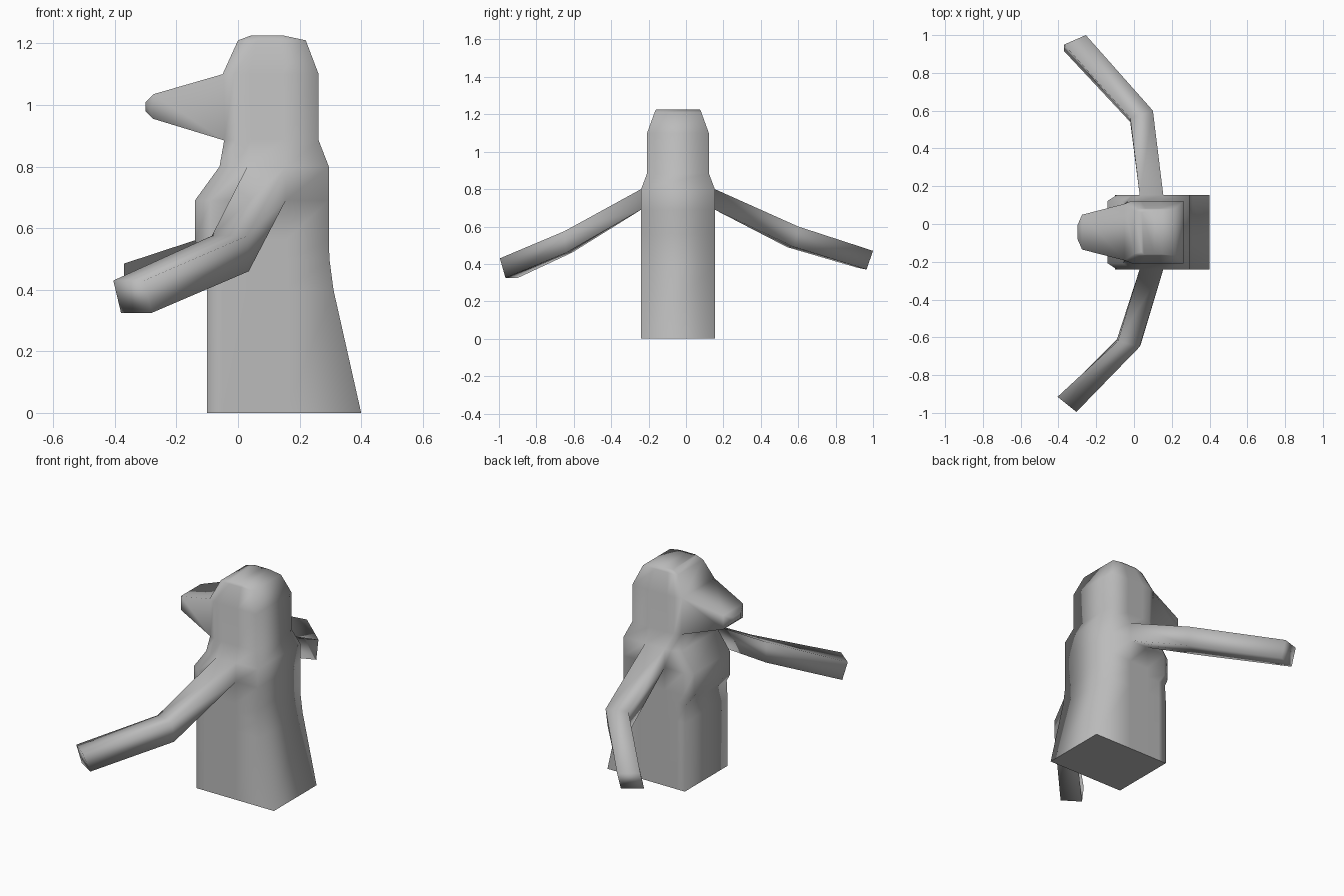
import bpy
import bmesh
from mathutils import Vector

old = bpy.data.objects.get("Cube")
if old:
    bpy.data.objects.remove(old)

MID = -0.043   # plane of symmetry of the torso and head

grey = bpy.data.materials.new("plain_grey")
grey.use_nodes = True
grey.diffuse_color = (0.5, 0.5, 0.5, 1)
grey.node_tree.nodes["Principled BSDF"].inputs["Base Color"].default_value = (0.5, 0.5, 0.5, 1)

bm = bmesh.new()


def ring(z, front, back, front_half, half):
    """Ten-sided torso section with columns where the arms attach."""
    depth = back - front
    if z < 0.85:
        cols = [front + 0.05, 0.03, 0.155, back]
    else:
        cols = [front + depth * t for t in (0.12, 0.28, 0.62, 1.0)]
    side = [(front, front_half)] + [(x, half) for x in cols]
    pts = [(x, MID - w) for x, w in side] + [(x, MID + w) for x, w in reversed(side)]
    return [bm.verts.new((x, y, z)) for x, y in pts]


def bridge(a, b):
    n = len(a)
    return [bm.faces.new((a[i], a[(i + 1) % n], b[(i + 1) % n], b[i])) for i in range(n)]


# Torso and head: z, front x, back x, front half width, half width
sections = [
    (0.00, -0.10, 0.40, 0.197, 0.197),
    (0.40, -0.10, 0.31, 0.197, 0.197),
    (0.50, -0.10, 0.297, 0.190, 0.197),
    (0.56, -0.14, 0.295, 0.165, 0.197),
    (0.69, -0.14, 0.295, 0.165, 0.197),
    (0.80, -0.06, 0.295, 0.165, 0.197),
    (0.885, -0.045, 0.262, 0.150, 0.165),
    (1.10, -0.05, 0.262, 0.150, 0.165),
    (1.21, 0.00, 0.22, 0.115, 0.125),
    (1.225, 0.04, 0.15, 0.105, 0.118),
]
rings = [ring(*s) for s in sections]
bands = [bridge(a, b) for a, b in zip(rings, rings[1:])]
base = bm.faces.new(rings[0][::-1])
bm.faces.new(rings[-1])


def grow(face, axis, stages):
    """Continue a face outwards; each stage lists low/near, low/far, high/near, high/far corners."""
    loop = list(face.verts)
    centre = face.calc_center_median()
    keys = [2 * (v.co.z > centre.z) + (v.co[axis] > centre[axis]) for v in loop]
    bm.faces.remove(face)
    for corners in stages:
        new = [bm.verts.new(Vector(corners[k])) for k in keys]
        bridge(loop, new)
        loop = new
    bm.faces.new(loop)


# Beak: tapers from the face to a blunt tip
def beak_section(x, low, high, half):
    return [(x, MID + s * half, z) for z in (low, high) for s in (-1, 1)]


grow(bands[6][9], 1, [beak_section(-0.275, 0.955, 1.035, 0.092),
                      beak_section(-0.30, 0.98, 1.01, 0.035)])

# Arms: shoulder face to elbow to hand
grow(bands[4][2], 0, [
    [(-0.09, -0.61, 0.46), (0.035, -0.64, 0.46), (-0.085, -0.62, 0.575), (0.03, -0.65, 0.575)],
    [(-0.38, -0.90, 0.325), (-0.28, -0.965, 0.325), (-0.405, -0.915, 0.43), (-0.305, -0.995, 0.43)],
])
grow(bands[4][6], 0, [
    [(-0.02, 0.54, 0.49), (0.10, 0.58, 0.49), (-0.02, 0.56, 0.60), (0.10, 0.60, 0.60)],
    [(-0.37, 0.915, 0.38), (-0.255, 0.965, 0.37), (-0.37, 0.95, 0.485), (-0.255, 1.0, 0.47)],
])

# Soft shading everywhere except around the flat base
bmesh.ops.recalc_face_normals(bm, faces=bm.faces)
for f in bm.faces:
    f.smooth = True
for e in base.edges:
    e.smooth = False

mesh = bpy.data.meshes.new("bird_figure")
bm.to_mesh(mesh)
bm.free()
mesh.materials.append(grey)
bpy.context.collection.objects.link(bpy.data.objects.new("bird_figure", mesh))
